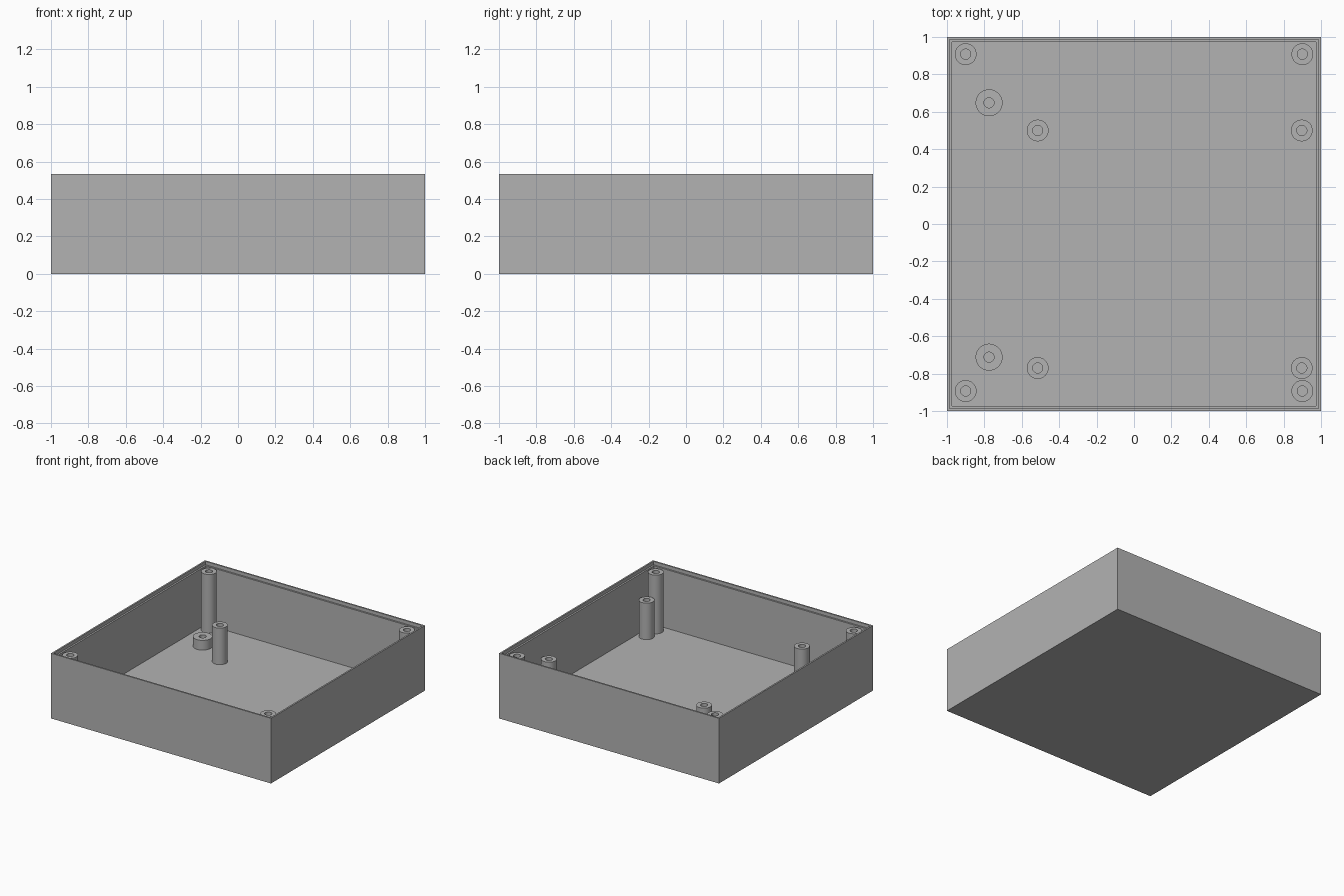
import bpy
import bmesh
from math import cos, sin, pi, sqrt

cube = bpy.data.objects.get("Cube")
if cube:
    bpy.data.objects.remove(cube, do_unlink=True)

grey = bpy.data.materials.new("plain grey")
grey.use_nodes = True
colour = (0.45, 0.45, 0.45, 1)
grey.diffuse_color = colour
grey.node_tree.nodes["Principled BSDF"].inputs["Base Color"].default_value = colour

HEIGHT, LEDGE, FLOOR = 0.535, 0.507, 0.025
INNER, LIP = 0.973, 0.987


def turned(name, profile, sides, location=(0, 0, 0), tube=False):
    """Sweep a (radius, z) profile round z; a tube joins its ends, else they are capped."""
    bm = bmesh.new()
    rings = []
    for radius, z in profile:
        angles = [2 * pi * (i + 0.5) / sides for i in range(sides)]
        rings.append([bm.verts.new((radius * cos(a), radius * sin(a), z)) for a in angles])
    pairs = list(zip(rings, rings[1:]))
    if tube:
        pairs.append((rings[-1], rings[0]))
    else:
        bm.faces.new(rings[0])
        bm.faces.new(rings[-1])
    for low, high in pairs:
        for i in range(sides):
            j = (i + 1) % sides
            bm.faces.new((low[i], low[j], high[j], high[i]))
    bmesh.ops.recalc_face_normals(bm, faces=bm.faces)
    mesh = bpy.data.meshes.new(name)
    bm.to_mesh(mesh)
    bm.free()
    mesh.materials.append(grey)
    obj = bpy.data.objects.new(name, mesh)
    obj.location = location
    bpy.context.collection.objects.link(obj)
    return obj


# Open tray with a stepped rim
steps = [(1, 0), (1, HEIGHT), (LIP, HEIGHT), (LIP, LEDGE), (INNER, LEDGE), (INNER, FLOOR)]
turned("enclosure_tray", [(half * sqrt(2), z) for half, z in steps], 4)


# Hollow screw posts, sunk slightly into the floor
def post(name, x, y, top, radius=0.058, hole=0.027):
    base = FLOOR - 0.005
    profile = [(radius, base), (radius, top), (hole, top), (hole, base)]
    obj = turned(name, profile, 48, (x, y, 0), tube=True)
    bpy.ops.object.select_all(action='DESELECT')
    obj.select_set(True)
    bpy.context.view_layer.objects.active = obj
    bpy.ops.object.shade_smooth_by_angle()


for side, x in (("right", -0.9), ("left", 0.9)):
    for end, y in (("front", -0.893), ("back", 0.908)):
        post(f"corner_post_{end}_{side}", x, y, LEDGE)

for side, x in (("right", -0.515), ("left", 0.897)):
    for end, y in (("front", -0.77), ("back", 0.5)):
        post(f"board_post_{end}_{side}", x, y, 0.325)

for end, y in (("front", -0.712), ("back", 0.648)):
    post(f"short_post_{end}", -0.775, y, 0.105, radius=0.072)
